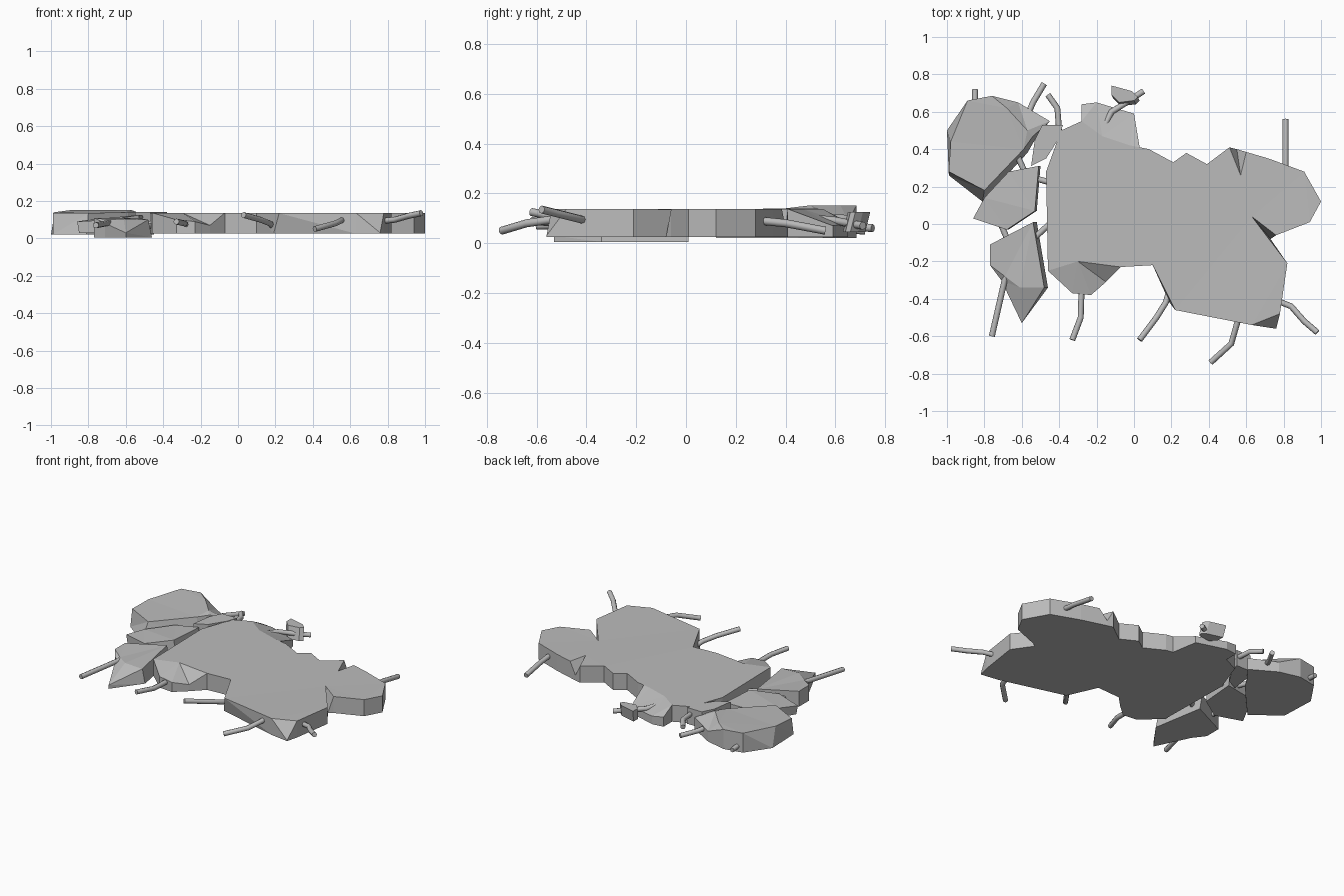
import bpy
import bmesh
from mathutils import Vector
from mathutils.geometry import delaunay_2d_cdt

default_cube = bpy.data.objects.get("Cube")
if default_cube:
    bpy.data.objects.remove(default_cube, do_unlink=True)


def make_material(name, value):
    material = bpy.data.materials.new(name)
    material.use_nodes = True
    colour = (value, value, value, 1)
    material.diffuse_color = colour
    shader = next(n for n in material.node_tree.nodes if n.type == "BSDF_PRINCIPLED")
    shader.inputs["Base Color"].default_value = colour
    return material


grey = make_material("concrete grey", 0.5)


def make_slab(name, outline, bottom, top, inner=(), lean=(0, 0)):
    """Broken slab: outline points are x, y, then optional chipped top height
    and optional foot x, y. Inner points shape the top; lean shifts the foot."""
    heights = [p[2] if len(p) > 2 else top for p in outline]
    heights += [p[2] if len(p) > 2 else top for p in inner]
    flat = [Vector(p[:2]) for p in list(outline) + list(inner)]
    count = len(outline)
    ring = [(i, (i + 1) % count) for i in range(count)]
    triangles = delaunay_2d_cdt(flat, ring, [], 1, 0.0001)
    source = [ids[0] for ids in triangles[3]]

    bm = bmesh.new()
    upper = [bm.verts.new((p.x, p.y, z)) for p, z in zip(flat, heights)]
    lower = []
    for p in outline:
        x, y = p[3:5] if len(p) > 3 else (p[0] + lean[0], p[1] + lean[1])
        lower.append(bm.verts.new((x, y, bottom)))
    for face in triangles[2]:
        bm.faces.new([upper[source[i]] for i in face])
    bm.faces.new(list(reversed(lower)))
    for a, b in ring:
        bm.faces.new((upper[a], upper[b], lower[b], lower[a]))
    bmesh.ops.triangulate(bm, faces=[f for f in bm.faces if len(f.verts) > 3])
    bmesh.ops.recalc_face_normals(bm, faces=bm.faces)
    mesh = bpy.data.meshes.new(name)
    bm.to_mesh(mesh)
    bm.free()
    mesh.materials.append(grey)
    slab = bpy.data.objects.new(name, mesh)
    bpy.context.collection.objects.link(slab)
    return slab


def make_rod(name, points, radius=0.016):
    """Bent steel bar following a short path."""
    curve = bpy.data.curves.new(name, "CURVE")
    curve.dimensions = "3D"
    curve.bevel_depth = radius
    curve.bevel_resolution = 2
    curve.use_fill_caps = True
    spline = curve.splines.new("POLY")
    spline.points.add(len(points) - 1)
    for target, point in zip(spline.points, points):
        target.co = (*point, 1)
    spline.use_smooth = True
    curve.materials.append(grey)
    rod = bpy.data.objects.new(name, curve)
    bpy.context.collection.objects.link(rod)
    return rod


# Main slab, with chipped corners and a hollow in the front edge
make_slab("main_slab", [
    (-.47, .28), (-.46, -.25), (-.33, -.37, .1), (-.23, -.38, .09),
    (-.15, -.31, .07), (-.07, -.23), (.1, -.22), (.22, -.46, .135, .19, -.42),
    (.63, -.54), (.76, -.56, .03), (.78, -.48), (.82, -.21),
    (.63, .04, .135, .73, -.08), (.76, -.06), (.94, .01), (1, .12),
    (.91, .28), (.72, .35), (.6, .385), (.55, .4, .06), (.51, .41),
    (.39, .32), (.28, .38), (.21, .33), (.08, .4), (.03, .41),
    (0, .59, .07), (-.2, .65, .08), (-.28, .64, .09), (-.28, .55), (-.39, .5),
], .025, .137, inner=[
    (-.3, -.2), (-.22, -.06), (-.17, .47), (-.02, .42), (.57, .26)])

# Loose fragments along the left and back
make_slab("back_left_fragment", [
    (-.89, .66), (-.98, .44, .14, -1, .5), (-.99, .28, .135, -.99, .26),
    (-.8, .18, .135, -.81, .12), (-.59, .4, .14, -.57, .38),
    (-.54, .47, .14, -.53, .45), (-.45, .55, .1), (-.62, .65, .09),
    (-.76, .685),
], .02, .152, inner=[(-.68, .62), (-.57, .5)])
make_slab("left_fragment", [
    (-.51, .31), (-.67, .28, .11), (-.8, .14, .1), (-.86, .03, .09),
    (-.68, -.03, .1), (-.53, .07),
], .03, .125, lean=(.01, 0))
make_slab("narrow_fragment", [
    (-.49, .53), (-.53, .45), (-.55, .31), (-.47, .35), (-.4, .46), (-.38, .53),
], .03, .14)
make_slab("front_left_fragment", [
    (-.54, .01, .11, -.52, .01), (-.77, -.11), (-.77, -.22), (-.71, -.3, .08),
    (-.6, -.53, .03), (-.48, -.34, .1, -.46, -.34),
], .005, .11, inner=[(-.61, -.34, .105), (-.69, -.28, .1)])
make_slab("small_back_fragment", [
    (-.12, .74), (-.12, .69), (-.08, .65), (0, .66), (.02, .68), (-.01, .71),
], .045, .125, lean=(.01, -.02))

# Exposed bars sticking out of the broken edges
make_rod("back_right_rod", [(.81, .25, .095), (.81, .4, .08), (.81, .56, .05)])
make_rod("right_corner_rod", [
    (.74, -.4, .09), (.84, -.44, .1), (.91, -.52, .12), (.98, -.58, .135)])
make_rod("front_right_rod", [
    (.56, -.5, .1), (.52, -.64, .08), (.41, -.74, .05)])
make_rod("front_middle_rod", [
    (.19, -.35, .06), (.17, -.42, .08), (.12, -.5, .1), (.03, -.62, .125)])
make_rod("front_hollow_rod", [
    (-.28, -.34, .075), (-.285, -.5, .08), (-.33, -.62, .09)])
make_rod("front_left_rod", [(-.68, -.25, .085), (-.76, -.6, .07)])
make_rod("far_back_left_rod", [(-.85, .6, .06), (-.85, .72, .05)])
make_rod("back_left_rod", [(-.57, .58, .08), (-.54, .65, .07), (-.48, .75, .06)])
make_rod("bent_back_rod", [
    (-.46, .69, .09), (-.41, .62, .1), (-.4, .5, .1)])
make_rod("small_fragment_rod", [
    (-.17, .5, .1), (-.12, .6, .09), (-.04, .65, .08), (.05, .71, .07)])

# Bars still tying the fragments together
for name, start, end in [
    ("back_link_rod", (-.64, .4, .07), (-.58, .27, .07)),
    ("middle_link_rod", (-.55, .25, .07), (-.44, .22, .08)),
    ("front_link_rod", (-.72, .02, .06), (-.67, -.1, .06)),
    ("inner_link_rod", (-.55, -.09, .06), (-.44, .01, .07)),
]:
    make_rod(name, [start, end])
